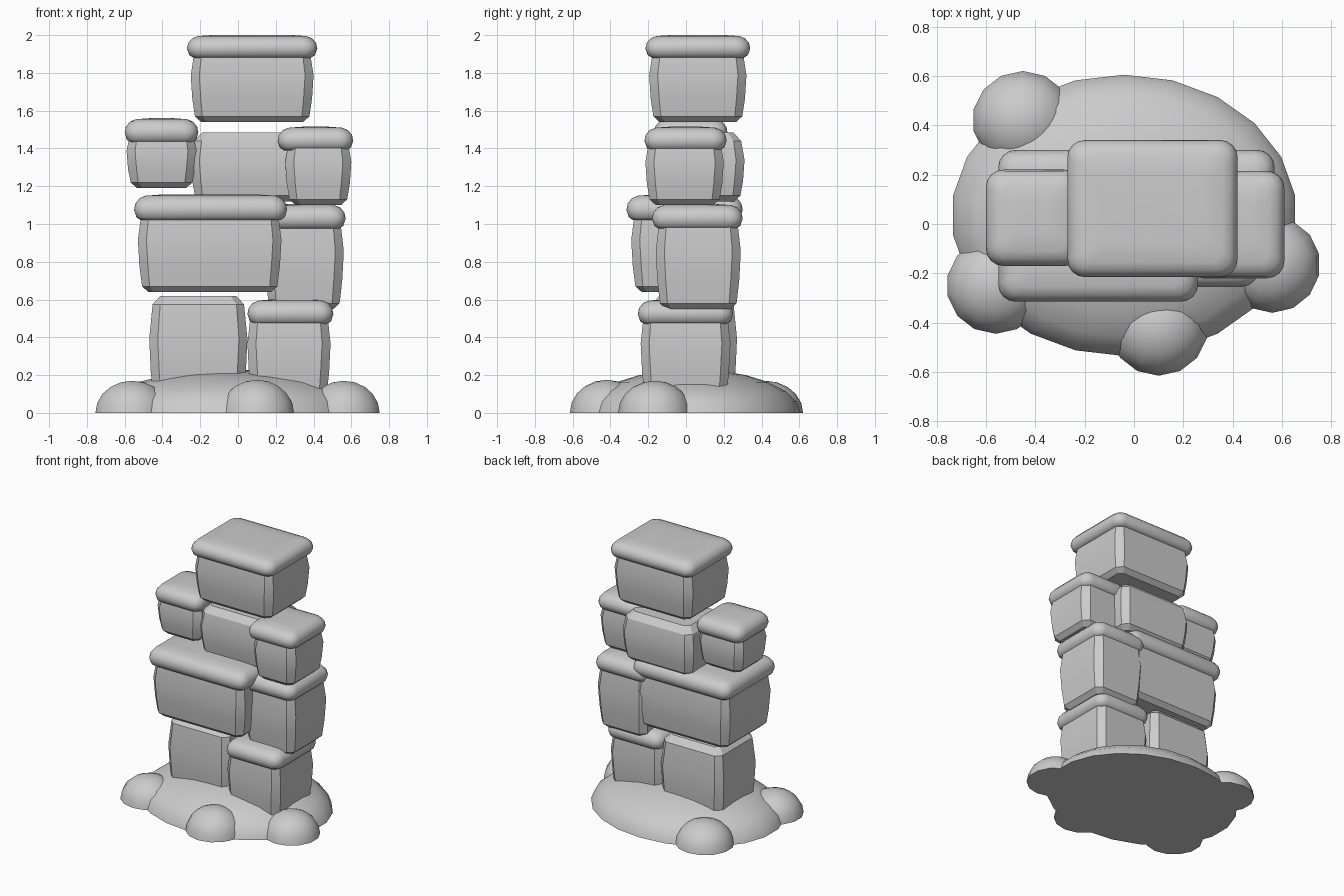
import bpy, bmesh, math

cube = bpy.data.objects.get("Cube")
if cube:
    bpy.data.objects.remove(cube, do_unlink=True)

stone = bpy.data.materials.new("stone grey")
stone.use_nodes = True
GREY = (0.6, 0.6, 0.6, 1)
stone.diffuse_color = GREY
stone.node_tree.nodes["Principled BSDF"].inputs["Base Color"].default_value = GREY


def finish(name, bm, angle):
    bmesh.ops.recalc_face_normals(bm, faces=bm.faces)
    mesh = bpy.data.meshes.new(name)
    bm.to_mesh(mesh)
    bm.free()
    obj = bpy.data.objects.new(name, mesh)
    bpy.context.collection.objects.link(obj)
    mesh.materials.append(stone)
    bpy.ops.object.select_all(action='DESELECT')
    obj.select_set(True)
    bpy.context.view_layer.objects.active = obj
    bpy.ops.object.shade_smooth_by_angle(angle=math.radians(angle))
    return obj


def rounded_ring(bm, x, y, z, inset, radius, steps):
    """Rectangle outline with cut (steps=1) or rounded corners."""
    cx, cy = sum(x) / 2, sum(y) / 2
    hx, hy = (x[1] - x[0]) / 2 - inset, (y[1] - y[0]) / 2 - inset
    ring = []
    for q, (sx, sy) in enumerate([(1, 1), (-1, 1), (-1, -1), (1, -1)]):
        for i in range(steps + 1):
            a = math.pi / 2 * (q + i / steps)
            ring.append(bm.verts.new((cx + sx * (hx - radius) + radius * math.cos(a),
                                      cy + sy * (hy - radius) + radius * math.sin(a), z)))
    return ring


def loft(name, x, y, levels, steps, angle):
    """Stack outlines given as (height, inset, corner radius)."""
    bm = bmesh.new()
    rings = [rounded_ring(bm, x, y, z, inset, r, steps) for z, inset, r in levels]
    n = len(rings[0])
    for low, high in zip(rings, rings[1:]):
        for i in range(n):
            j = (i + 1) % n
            bm.faces.new((low[i], low[j], high[j], high[i]))
    bm.faces.new(rings[0][::-1])
    bm.faces.new(rings[-1])
    return finish(name, bm, angle)


def block(name, x, y, z):
    # Bulging stone with chamfered edges
    b, t = z
    h = t - b
    loft(name, x, y, [(b, 0.055, 0.03), (b + 0.03, 0.022, 0.04), (b + h * 0.3, 0.008, 0.045),
                      (b + h * 0.6, 0, 0.045), (t - 0.045, 0.018, 0.04), (t, 0.06, 0.03)], 1, 25)


def cap(name, x, y, z):
    # Soft rounded slab lying on a stone
    b, h = z[0], z[1] - z[0]
    loft(name, x, y, [(b, 0.035, 0.045), (b + h * 0.12, 0.012, 0.06), (b + h * 0.4, 0, 0.07),
                      (b + h * 0.65, 0.006, 0.07), (b + h * 0.86, 0.028, 0.06),
                      (b + h * 0.96, 0.06, 0.05), (b + h, 0.13, 0.03)], 4, 50)


def mound(name, centre, radii, segments, rings):
    # Half ellipsoid with a flat underside
    bm = bmesh.new()
    bmesh.ops.create_uvsphere(bm, u_segments=segments, v_segments=rings, radius=1)
    for v in bm.verts:
        v.co = (centre[0] + v.co.x * radii[0], centre[1] + v.co.y * radii[1], v.co.z * radii[2])
    geom = bm.verts[:] + bm.edges[:] + bm.faces[:]
    bmesh.ops.bisect_plane(bm, geom=geom, plane_co=(0, 0, 0), plane_no=(0, 0, -1),
                           clear_outer=True, dist=1e-5)
    bmesh.ops.holes_fill(bm, edges=[e for e in bm.edges if e.is_boundary])
    finish(name, bm, 40)


# Ground mound and the lumps around it
mound("ground_mound", (-0.04, 0.035), (0.70, 0.57, 0.23), 22, 12)
mound("back_right_lump", (-0.45, 0.42), (0.205, 0.20, 0.17), 14, 10)
mound("front_right_lump", (-0.56, -0.25), (0.20, 0.195, 0.17), 14, 10)
mound("front_left_lump", (0.56, -0.165), (0.195, 0.195, 0.17), 14, 10)
mound("front_lump", (0.10, -0.42), (0.20, 0.195, 0.175), 14, 10)

# Bottom course
block("lower_right_block", (-0.47, 0.05), (-0.20, 0.27), (0.05, 0.62))
block("lower_left_block", (0.05, 0.49), (-0.24, 0.235), (0.05, 0.58))
cap("lower_left_cap", (0.05, 0.505), (-0.255, 0.25), (0.47, 0.60))

# Second course
block("middle_right_block", (-0.53, 0.23), (-0.29, 0.28), (0.64, 1.10))
cap("middle_right_cap", (-0.55, 0.26), (-0.315, 0.30), (1.02, 1.155))
block("middle_left_block", (0.14, 0.56), (-0.16, 0.29), (0.55, 1.06))
cap("middle_left_cap", (0.13, 0.57), (-0.18, 0.30), (0.975, 1.105))

# Third course
block("upper_right_block", (-0.59, -0.22), (-0.155, 0.205), (1.19, 1.52))
cap("upper_right_cap", (-0.60, -0.21), (-0.17, 0.22), (1.43, 1.56))
block("upper_centre_block", (-0.25, 0.34), (-0.14, 0.31), (1.12, 1.485))
block("upper_left_block", (0.25, 0.60), (-0.215, 0.20), (1.10, 1.48))
cap("upper_left_cap", (0.21, 0.61), (-0.22, 0.215), (1.39, 1.515))

# Crowning stone
block("top_block", (-0.25, 0.40), (-0.195, 0.32), (1.54, 1.95))
cap("top_cap", (-0.27, 0.42), (-0.215, 0.34), (1.88, 2.0))
